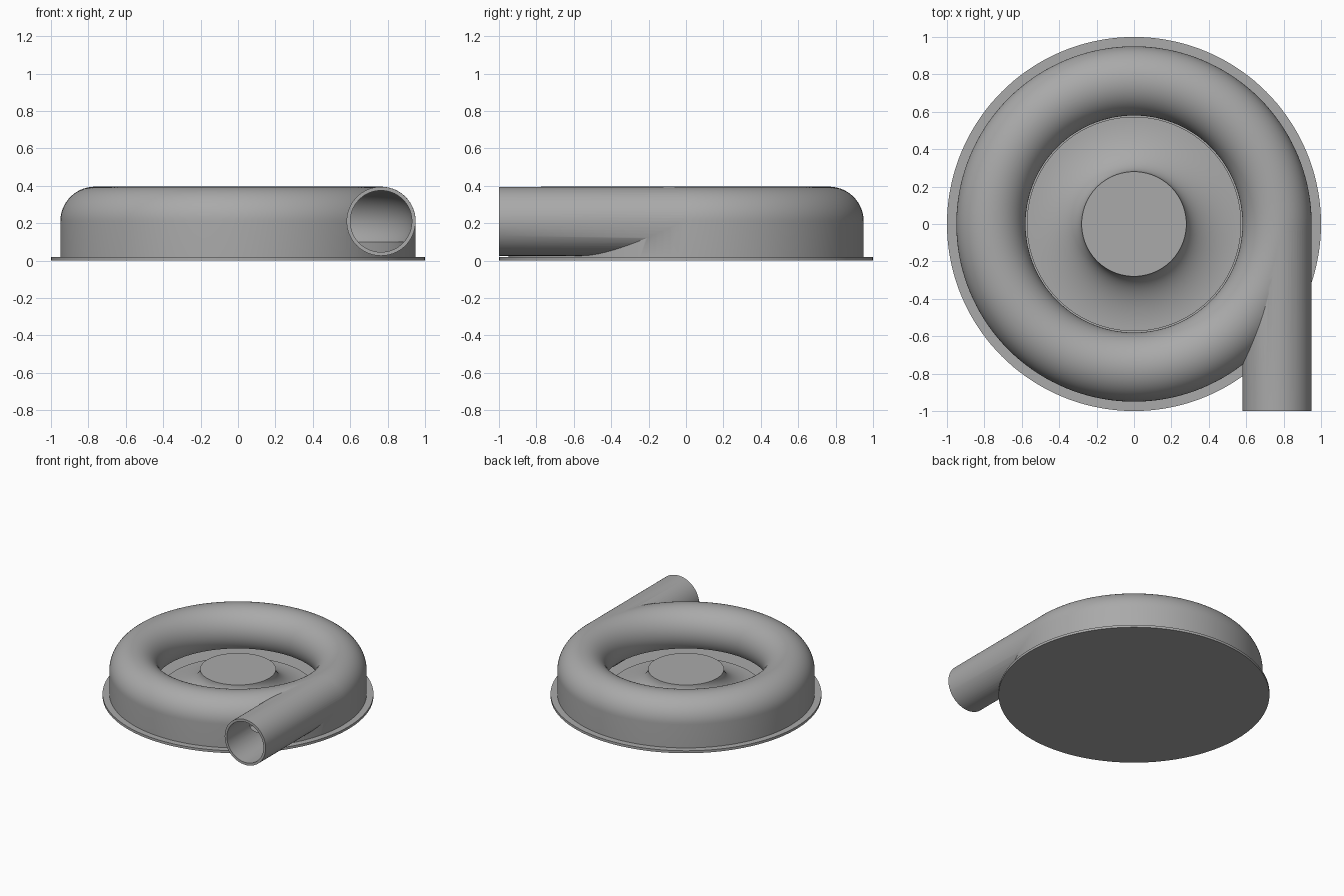
import bpy, bmesh
from math import sin, cos, pi, radians, hypot, asin
from mathutils import Matrix

if "Cube" in bpy.data.objects:
    bpy.data.objects.remove(bpy.data.objects["Cube"])

grey = bpy.data.materials.new("plain grey")
grey.use_nodes = True
COLOR = (0.4, 0.4, 0.4, 1)
grey.diffuse_color = COLOR
grey.node_tree.nodes["Principled BSDF"].inputs["Base Color"].default_value = COLOR

RING, TUBE, BORE, MID = 0.765, 0.185, 0.165, 0.21   # volute radii and centre height
CUT, FLOOR = 0.10, 0.015                            # underside of the volute, casing foot


def finish(bm, name):
    bmesh.ops.recalc_face_normals(bm, faces=bm.faces[:])
    mesh = bpy.data.meshes.new(name)
    bm.to_mesh(mesh)
    bm.free()
    mesh.materials.append(grey)
    obj = bpy.data.objects.new(name, mesh)
    bpy.context.collection.objects.link(obj)
    return obj


def lathe(name, profile, closed=False, segments=144):
    """Revolve (radius, height) points about z."""
    bm = bmesh.new()
    verts = [bm.verts.new((r, 0, z)) for r, z in profile]
    pairs = list(zip(verts, verts[1:]))
    if closed:
        pairs.append((verts[-1], verts[0]))
    edges = [bm.edges.new(p) for p in pairs]
    bmesh.ops.spin(bm, geom=verts + edges, cent=(0, 0, 0), axis=(0, 0, 1),
                   angle=2 * pi, steps=segments, use_merge=True)
    bmesh.ops.remove_doubles(bm, verts=bm.verts[:], dist=0.00005)
    return finish(bm, name)


def pipe(name, radius, front, back):
    """Solid cylinder along y through the outlet axis."""
    bm = bmesh.new()
    bmesh.ops.create_cone(bm, cap_ends=True, segments=72, radius1=radius, radius2=radius,
                          depth=back - front)
    bm.transform(Matrix.Translation((RING, (front + back) / 2, MID)) @ Matrix.Rotation(pi / 2, 4, 'X'))
    return finish(bm, name)


def boolean(target, tool, operation):
    mod = target.modifiers.new(operation.lower(), 'BOOLEAN')
    mod.operation, mod.solver, mod.object = operation, 'EXACT', tool
    bpy.context.view_layer.objects.active = target
    bpy.ops.object.modifier_apply(modifier=mod.name)
    bpy.data.objects.remove(tool)


def arc(radius, start, end, steps):
    return [(RING + radius * cos(start + (end - start) * i / steps),
             MID + radius * sin(start + (end - start) * i / steps)) for i in range(steps + 1)]


# Base plate
base = lathe("base_plate", [(0, 0), (1, 0), (1, 0.02), (0, 0.02)])

# Volute casing: skirt outside, round tube above, open underneath
skirt_inner = RING + 0.125
lip = pi + asin((MID - CUT) / TUBE)
profile = [(skirt_inner, CUT), (skirt_inner, FLOOR), (RING + TUBE, FLOOR)] + arc(TUBE, 0, lip, 40)
casing = lathe("volute_casing", profile, closed=True)

# Straight outlet, then hollow both out
boolean(casing, pipe("outlet_solid", TUBE - 0.0005, -1, -0.01), 'UNION')
boolean(casing, lathe("volute_bore", arc(BORE, 0, 2 * pi, 48)[:-1], closed=True), 'DIFFERENCE')
boolean(casing, pipe("outlet_bore", BORE - 0.0005, -1.1, -0.01), 'DIFFERENCE')

# Impeller: flat-topped hub flaring into a disc
hub, rim, top, low = 0.28, 0.573, 0.22, 0.05
flare = [(rim - (rim - hub) * cos(a), top - (top - low) * sin(a))
         for a in (pi / 2 * i / 20 for i in range(21))]
impeller = lathe("impeller_hub", [(0, top)] + flare + [(rim, 0.018), (0, 0.018)])

for obj in (base, casing, impeller):
    bpy.ops.object.select_all(action='DESELECT')
    obj.select_set(True)
    bpy.context.view_layer.objects.active = obj
    bpy.ops.object.shade_smooth_by_angle(angle=radians(30))
